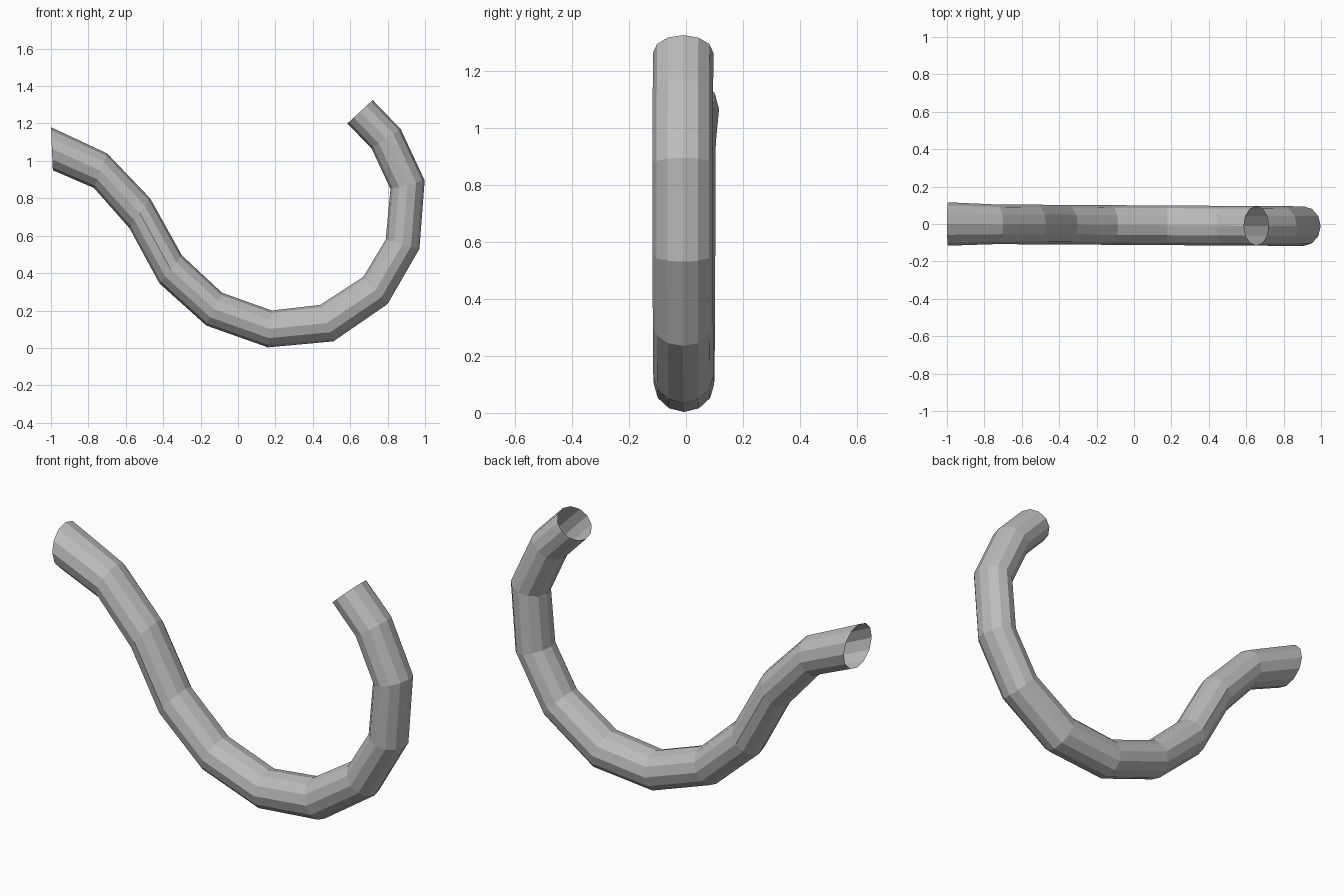
import bpy, bmesh, math
from mathutils import Vector

if "Cube" in bpy.data.objects:
    bpy.data.objects.remove(bpy.data.objects["Cube"])

SIDES = 12

# Each mitred ring: inner x, z and outer x, z of its diameter
RINGS = [
    (-1.0, 1.18, -0.99, 0.95),
    (-0.70, 1.04, -0.77, 0.855),
    (-0.47, 0.80, -0.58, 0.64),
    (-0.30, 0.495, -0.42, 0.345),
    (-0.085, 0.295, -0.17, 0.12),
    (0.18, 0.20, 0.16, 0.003),
    (0.44, 0.23, 0.51, 0.035),
    (0.67, 0.38, 0.80, 0.235),
    (0.79, 0.58, 0.97, 0.53),
    (0.815, 0.85, 0.998, 0.895),
    (0.715, 1.065, 0.87, 1.17),
    (0.585, 1.20, 0.72, 1.325),
]

grey = bpy.data.materials.new("grey")
grey.use_nodes = True
colour = (0.5, 0.5, 0.5, 1)
grey.diffuse_color = colour
grey.node_tree.nodes["Principled BSDF"].inputs["Base Color"].default_value = colour


def add_ring(bm, index, spec):
    """Elliptical ring standing across the path, drifting slightly in y."""
    inner = Vector((spec[0], 0, spec[1]))
    outer = Vector((spec[2], 0, spec[3]))
    centre, arm = (inner + outer) / 2, (inner - outer) / 2
    centre.y = -0.006 * (1 + centre.x)
    depth = 0.116 if index == 0 else 0.106
    verts = []
    for i in range(SIDES):
        a = math.tau * i / SIDES
        verts.append(bm.verts.new(centre + arm * math.cos(a)
                                  + Vector((0, depth * math.sin(a), 0))))
    return verts


# Open-ended curved tube
bm = bmesh.new()
rings = [add_ring(bm, i, spec) for i, spec in enumerate(RINGS)]
for a, b in zip(rings, rings[1:]):
    for i in range(SIDES):
        j = (i + 1) % SIDES
        bm.faces.new((a[i], b[i], b[j], a[j]))
bmesh.ops.recalc_face_normals(bm, faces=bm.faces)
mesh = bpy.data.meshes.new("curved_tube")
bm.to_mesh(mesh)
bm.free()
mesh.materials.append(grey)
tube = bpy.data.objects.new("curved_tube", mesh)
bpy.context.collection.objects.link(tube)
